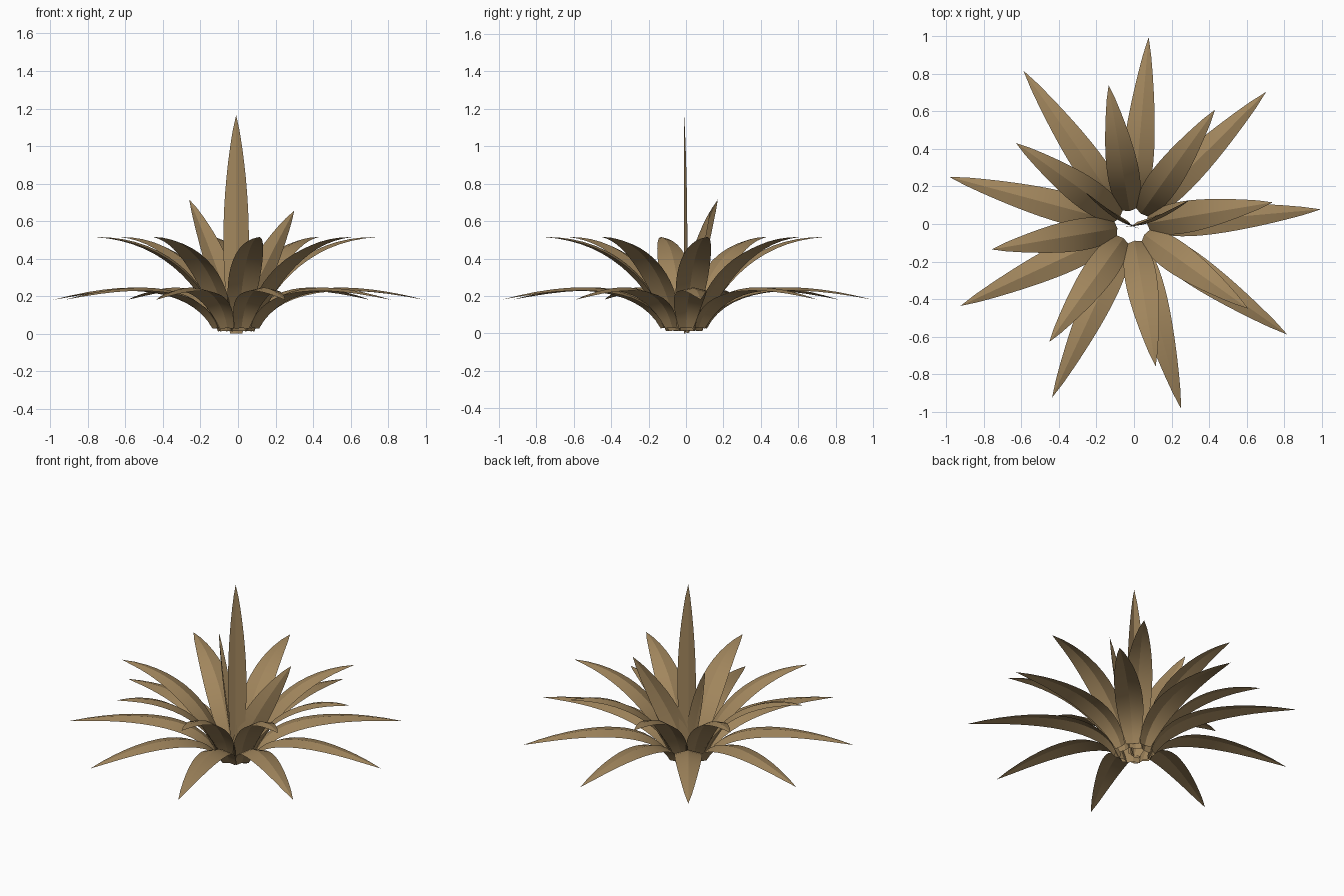
import bpy, bmesh, math
from mathutils import Vector

if "Cube" in bpy.data.objects:
    bpy.data.objects.remove(bpy.data.objects["Cube"])

leaf_mat = bpy.data.materials.new("dry tan leaf")
leaf_mat.diffuse_color = (0.36, 0.24, 0.11, 1)
leaf_mat.use_nodes = True
leaf_mat.node_tree.nodes["Principled BSDF"].inputs["Base Color"].default_value = leaf_mat.diffuse_color
CENTRE = Vector((-0.01, -0.01, 0))
SEGMENTS = 14


def bezier(p, t):
    s = 1 - t
    return p[0] * s**3 + p[1] * 3 * s * s * t + p[2] * 3 * s * t * t + p[3] * t**3


def slope(p, t):
    s = 1 - t
    return ((p[1] - p[0]) * s * s + (p[2] - p[1]) * 2 * s * t + (p[3] - p[2]) * t * t).normalized()


def leaf(name, path, facing, half_width, fold=0.25):
    """Lance-shaped blade with a raised midrib, swept along a curve."""
    p = [Vector(c) + CENTRE for c in path]
    bm = bmesh.new()
    rows = []
    for i in range(SEGMENTS):
        t = i / SEGMENTS
        tangent = slope(p, t)
        side = tangent.cross(Vector(facing)).normalized()
        normal = side.cross(tangent)
        w = half_width * math.sin(math.pi * (0.13 + 0.87 * t)) ** 0.8
        mid = bezier(p, t)
        rows.append([bm.verts.new(mid + side * w * k - normal * w * fold * abs(k))
                     for k in (-1, 0, 1)])
    for a, b in zip(rows, rows[1:]):
        for k in (0, 1):
            bm.faces.new((a[k], b[k], b[k + 1], a[k + 1]))
    tip = bm.verts.new(p[3])
    for k in (0, 1):
        bm.faces.new((rows[-1][k], tip, rows[-1][k + 1]))
    # make the upper side the outside
    bm.normal_update()
    if sum((f.normal.dot(Vector(facing)) for f in bm.faces)) < 0:
        bmesh.ops.reverse_faces(bm, faces=bm.faces[:])
    mesh = bpy.data.meshes.new(name)
    bm.to_mesh(mesh)
    bm.free()
    mesh.materials.append(leaf_mat)
    ob = bpy.data.objects.new(name, mesh)
    bpy.context.collection.objects.link(ob)
    bpy.ops.object.select_all(action='DESELECT')
    ob.select_set(True)
    bpy.context.view_layer.objects.active = ob
    bpy.ops.object.shade_smooth_by_angle(angle=math.radians(20))


def ring(name, count, start, profile, half_width):
    for i in range(count):
        a = math.radians(start + 360 * i / count)
        c, s = math.cos(a), math.sin(a)
        leaf(f"{name}_{i + 1}", [(r * c, r * s, z) for r, z in profile], (-c, -s, 1), half_width)


# low drooping leaves
ring("outer_leaf", 9, 5, [(0.11, 0.03), (0.2, 0.26), (0.55, 0.3), (1.01, 0.18)], 0.083)
# arching middle leaves
ring("middle_leaf", 8, 9.5, [(0.08, 0.015), (0.16, 0.3), (0.4, 0.52), (0.76, 0.515)], 0.085)

# upright heart leaves
leaf("tall_centre_leaf", [(0, 0, 0), (0, 0, 0.39), (0, 0, 0.78), (0, 0, 1.165)], (0, -1, 0), 0.068)
leaf("left_centre_leaf", [(0, 0, 0.01), (-0.05, 0.01, 0.22), (-0.14, 0.06, 0.46), (-0.25, 0.18, 0.715)],
     (-0.56, -0.83, 0), 0.075)
leaf("right_centre_leaf", [(0, 0, 0.01), (0.07, 0, 0.2), (0.18, 0.04, 0.42), (0.31, 0.14, 0.655)],
     (0.39, -0.92, 0), 0.075)
